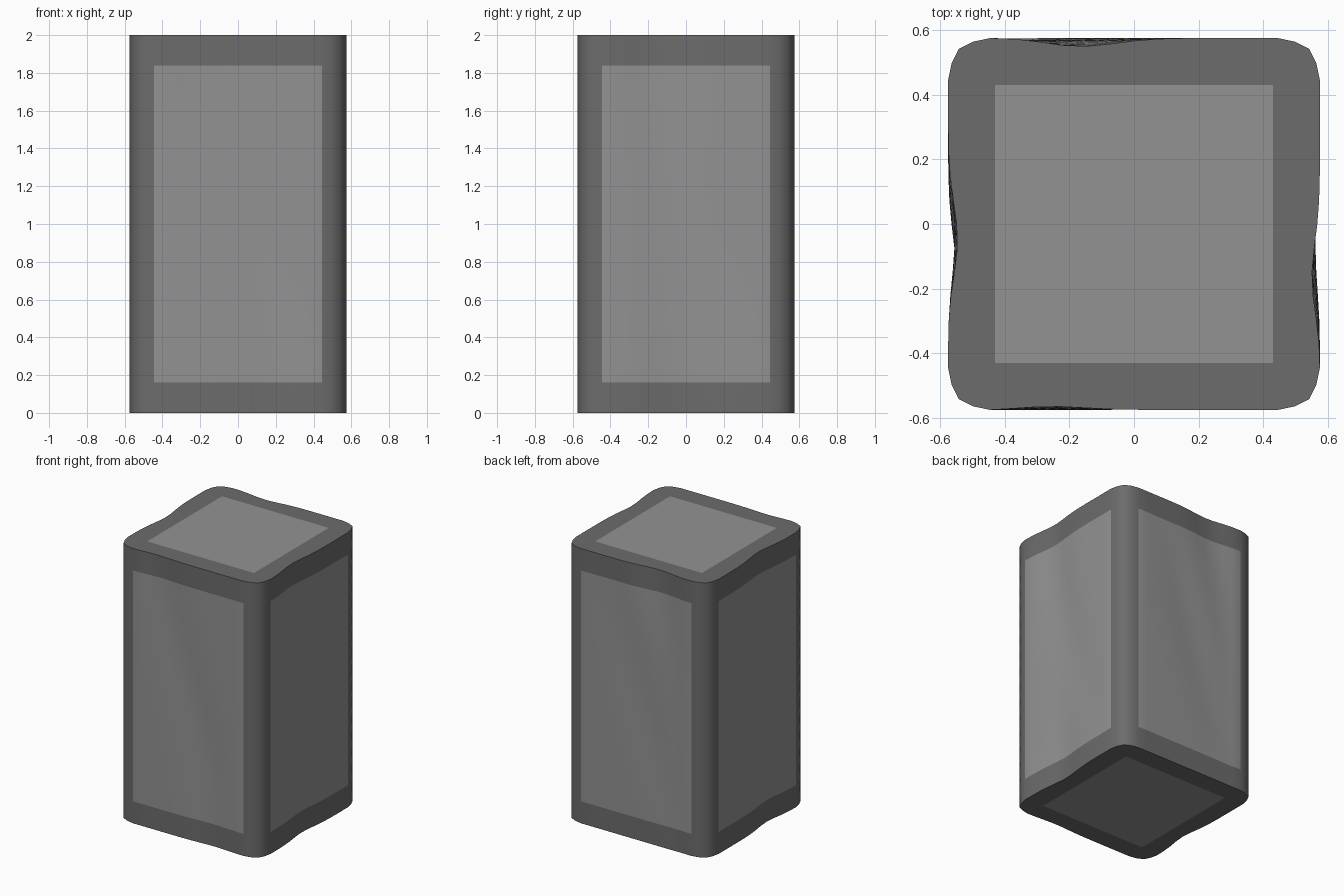
import bpy, bmesh, math

if "Cube" in bpy.data.objects:
    bpy.data.objects.remove(bpy.data.objects["Cube"])

R, P = 0.575, 0.445          # half width, half width of the side panels
Z0, Z1, H = 0.16, 1.84, 2.0  # panel bottom, panel top, height
CAP = 0.43                   # half width of the top and bottom panels
N = 12                       # divisions across a panel


def material(name, v):
    m = bpy.data.materials.new(name)
    m.diffuse_color = (v, v, v, 1)
    m.use_nodes = True
    m.node_tree.nodes["Principled BSDF"].inputs["Base Color"].default_value = m.diffuse_color
    return m


# side: dent centre at the top, depth at the ends, drift of the dent with height
SIDES = [(-0.28, 0.012, 0.25),   # front
         (-0.17, 0.025, 0.06),   # right
         (0.17, 0.026, 0.22),    # back
         (0.05, 0.029, 0.05)]    # left


def dent(k, t, z):
    """Inward depth of the hand-worn hollows on side k."""
    c, d, drift = SIDES[k]
    edge = max(0.0, 1 - (t / P) ** 4)
    mid = math.sin(math.pi * z / H)
    a = d * (1 - 0.55 * mid) * math.exp(-((t - c - drift * (H - z)) / 0.16) ** 2)
    b = 0.012 * mid * math.exp(-((t + 0.25 - 0.3 * (H - z)) / 0.14) ** 2)
    return (a + b) * edge


# profile: one side plus one rounded corner, turned four times
side = [-P + 2 * P * i / N for i in range(N + 1)]
corner = [(0.497, 0.564), (0.542, 0.542), (0.564, 0.497)]


def ring(z):
    pts = []
    for k in range(4):
        loc = [(t, R - dent(k, t, z)) for t in side] + corner
        for t, d in loc:                       # front side faces -y
            x, y = t, -d
            for _ in range(k):
                x, y = -y, x
            pts.append((x, y, z))
    return pts


bm = bmesh.new()
levels = [0] + [Z0 + (Z1 - Z0) * i / 14 for i in range(15)] + [H]
rings = [[bm.verts.new(p) for p in ring(z)] for z in levels]
n = len(rings[0])
per = n // 4

# walls with a lighter panel on every side
for j in range(len(levels) - 1):
    for i in range(n):
        i2 = (i + 1) % n
        f = bm.faces.new((rings[j][i], rings[j][i2], rings[j + 1][i2], rings[j + 1][i]))
        f.material_index = int(i % per < N and 0 < j < len(levels) - 2)


# flat ends: dark border round a light square
def clamp(v):
    return max(-CAP, min(CAP, v))


for outer, up in ((rings[0], False), (rings[-1], True)):
    cache = {}
    inner = []
    for v in outer:
        key = (round(clamp(v.co.x), 4), round(clamp(v.co.y), 4))
        if key not in cache:
            cache[key] = bm.verts.new((key[0], key[1], v.co.z))
        inner.append(cache[key])
    for i in range(n):
        i2 = (i + 1) % n
        loop = [outer[i], outer[i2], inner[i2]]
        if inner[i] is not inner[i2]:
            loop.append(inner[i])
        bm.faces.new(loop if up else loop[::-1])
    square = list(cache.values())
    f = bm.faces.new(square if up else square[::-1])
    f.material_index = 1

bmesh.ops.recalc_face_normals(bm, faces=bm.faces)
me = bpy.data.meshes.new("stone_block")
bm.to_mesh(me)
bm.free()
me.materials.append(material("dark grey stone", 0.15))
me.materials.append(material("light grey stone", 0.29))
block = bpy.data.objects.new("stone_block", me)
bpy.context.collection.objects.link(block)

# soft walls, sharp rims
bpy.context.view_layer.objects.active = block
block.select_set(True)
bpy.ops.object.shade_smooth_by_angle(angle=math.radians(40))
